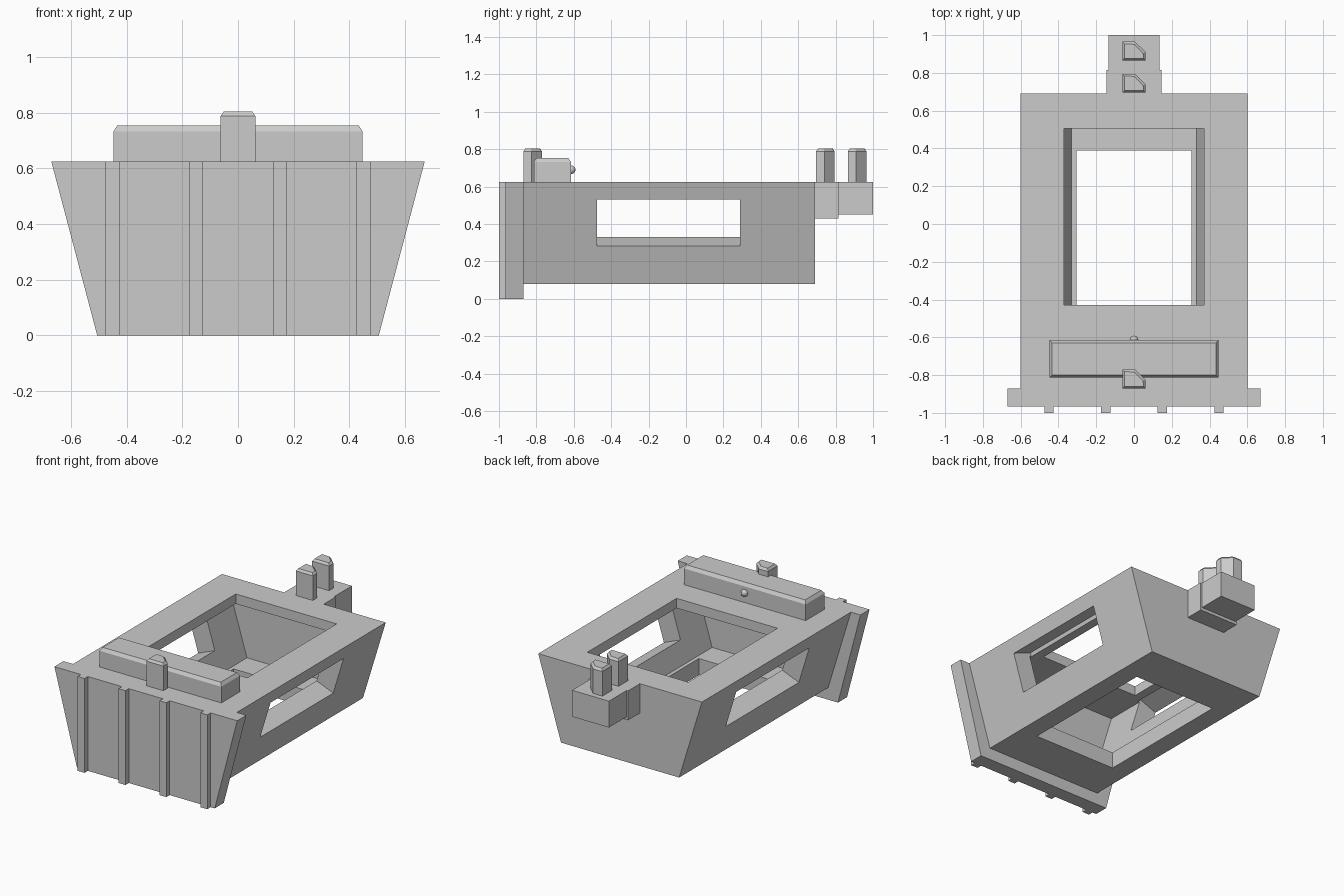
import bpy, bmesh

old = bpy.data.objects.get("Cube")
if old:
    bpy.data.objects.remove(old, do_unlink=True)

# Single plain grey finish
grey = bpy.data.materials.new("plain grey")
grey.use_nodes = True
colour = (0.6, 0.6, 0.6, 1)
grey.diffuse_color = colour
grey.node_tree.nodes["Principled BSDF"].inputs["Base Color"].default_value = colour


def make(name, bm):
    bmesh.ops.recalc_face_normals(bm, faces=bm.faces)
    mesh = bpy.data.meshes.new(name)
    bm.to_mesh(mesh)
    bm.free()
    mesh.materials.append(grey)
    obj = bpy.data.objects.new(name, mesh)
    bpy.context.collection.objects.link(obj)
    return obj


def prism(name, profile, y0, y1):
    """Extrude an (x, z) outline along y."""
    bm = bmesh.new()
    face = bm.faces.new([bm.verts.new((x, y0, z)) for x, z in profile])
    moved = bmesh.ops.extrude_face_region(bm, geom=[face])["geom"]
    verts = [v for v in moved if isinstance(v, bmesh.types.BMVert)]
    bmesh.ops.translate(bm, verts=verts, vec=(0, y1 - y0, 0))
    return make(name, bm)


def taper(name, low, high, z0, z1, y0, y1):
    """Symmetric trapezoid bar: half-width low at z0, high at z1."""
    return prism(name, [(-low, z0), (low, z0), (high, z1), (-high, z1)], y0, y1)


def capped(name, outline, z0, z1, inset, drop):
    """Upright column on an (x, y) outline with a chamfered top."""
    bm = bmesh.new()
    face = bm.faces.new([bm.verts.new((x, y, z0)) for x, y in outline])
    moved = bmesh.ops.extrude_face_region(bm, geom=[face])["geom"]
    verts = [v for v in moved if isinstance(v, bmesh.types.BMVert)]
    bmesh.ops.translate(bm, verts=verts, vec=(0, 0, z1 - drop - z0))
    top = [f for f in moved if isinstance(f, bmesh.types.BMFace)]
    bmesh.ops.recalc_face_normals(bm, faces=bm.faces)
    bmesh.ops.inset_region(bm, faces=top, thickness=inset)
    bmesh.ops.translate(bm, verts=top[0].verts, vec=(0, 0, drop))
    return make(name, bm)


def cut(obj, cutter):
    cutter.hide_render = True
    mod = obj.modifiers.new("cut", "BOOLEAN")
    mod.operation = "DIFFERENCE"
    mod.solver = "EXACT"
    mod.object = cutter
    graph = bpy.context.evaluated_depsgraph_get()
    mesh = bpy.data.meshes.new_from_object(obj.evaluated_get(graph))
    obj.modifiers.clear()
    obj.data = mesh
    bpy.data.objects.remove(cutter, do_unlink=True)


# Hollow tapered hull with roof, floor and side openings
DECK = 0.625
hull = taper("hull", 0.433, 0.6, 0.08, DECK, -0.87, 0.69)
cut(hull, taper("cavity", 0.33, 0.443, 0.19, 0.56, -0.745, 0.565))
cut(hull, taper("roof_opening", 0.37, 0.37, 0.5, 0.7, -0.43, 0.505))
cut(hull, taper("floor_opening", 0.305, 0.305, 0, 0.25, -0.57, 0.39))
window = [(0.624, 0.23), (0.37, 0.332), (0.437, 0.585), (0.701, 0.48)]
for side in (-1, 1):
    cut(hull, prism("side_window", [(side * x, z) for x, z in window], -0.475, 0.29))

# Front plate with upright ribs
taper("front_plate", 0.505, 0.67, 0, DECK, -0.965, -0.87)
for x in (-0.45, -0.15, 0.15, 0.45):
    r = 0.025
    prism("front_rib", [(x - r, 0), (x + r, 0), (x + r, DECK), (x - r, DECK)], -1, -0.965)

# Stepped rear bracket
taper("rear_bracket_inner", 0.145, 0.145, 0.43, DECK, 0.69, 0.815)
taper("rear_bracket_outer", 0.135, 0.135, 0.45, DECK, 0.815, 1)

# Chamfered deck box with a round knob
w, front, back = 0.447, -0.813, -0.615
capped("deck_box", [(-w, front), (w, front), (w, back), (-w, back)], DECK, 0.753, 0.02, 0.021)
bm = bmesh.new()
bmesh.ops.create_uvsphere(bm, u_segments=16, v_segments=10, radius=0.023)
bmesh.ops.translate(bm, verts=bm.verts, vec=(0, -0.614, 0.69))
for f in bm.faces:
    f.smooth = True
make("box_knob", bm)

# Five-sided sight posts
for name, y in (("front_post", -0.87), ("rear_post_inner", 0.695), ("rear_post_outer", 0.865)):
    w, d = 0.062, 0.1
    outline = [(-w, y), (w, y), (w, y + 0.045), (0.006, y + d), (-w, y + d)]
    capped(name, outline, DECK, 0.803, 0.015, 0.015)
